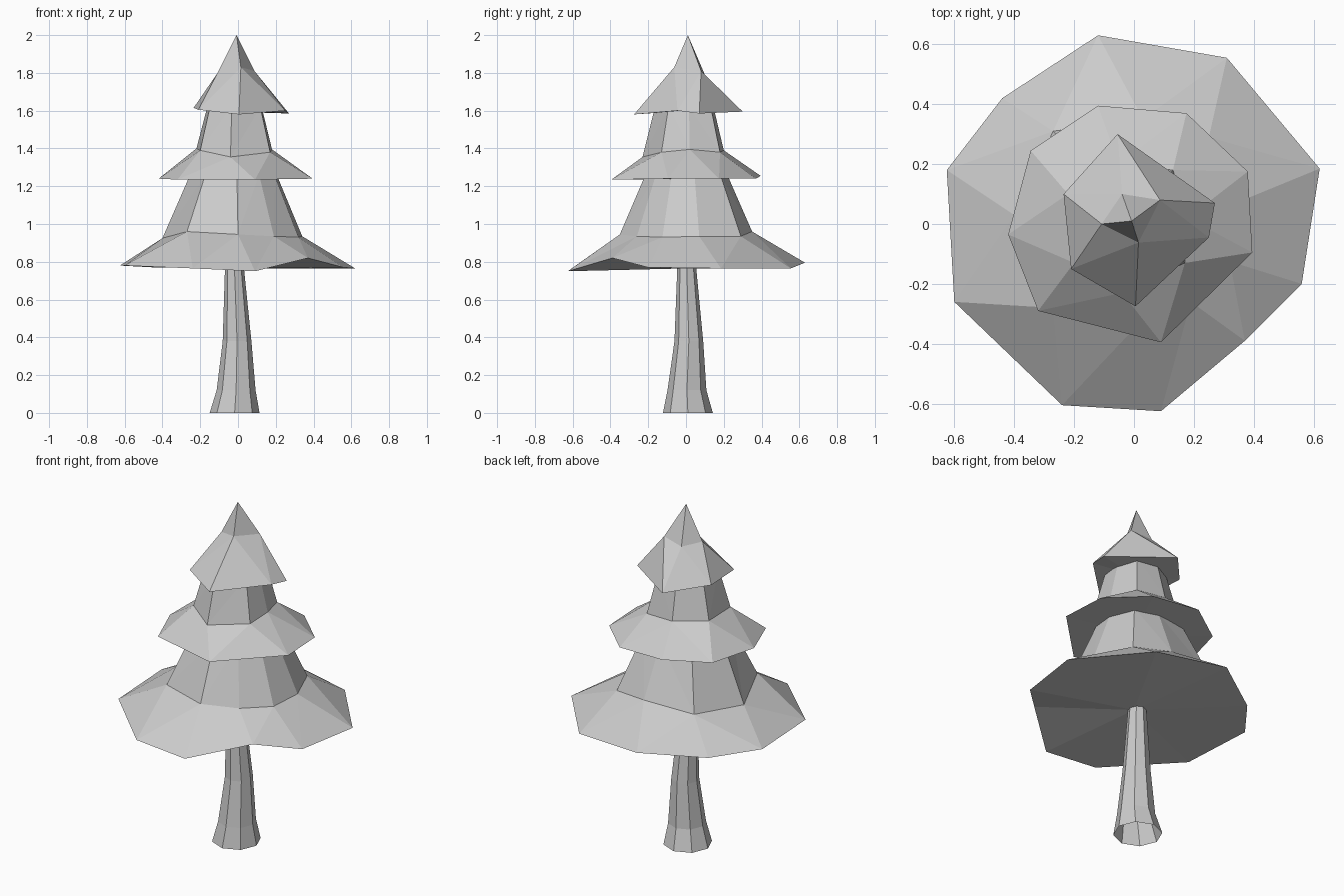
import bpy, bmesh, math

if "Cube" in bpy.data.objects:
    bpy.data.objects.remove(bpy.data.objects["Cube"])


def circle(cx, cy, z, r, n=8):
    return [(cx + r * math.cos(math.tau * i / n), cy + r * math.sin(math.tau * i / n), z)
            for i in range(n)]


def shrink(ring, k, z, c=(-0.015, 0.005)):
    return [(c[0] + (p[0] - c[0]) * k, c[1] + (p[1] - c[1]) * k, z) for p in ring]


def angle(p):
    return math.atan2(p[1], p[0]) % math.tau


def stitch(bm, low, high):
    """Join two rings of any vertex count with triangles, walking round by angle."""
    n, m = len(low), len(high)
    la = [angle(v.co) for v in low]
    ha = [angle(v.co) for v in high]
    la.append(la[0] + math.tau)
    ha.append(ha[0] + math.tau)
    i = j = 0
    while i < n or j < m:
        a, b = low[i % n], high[j % m]
        # step along whichever ring's next edge midpoint comes first
        step_low = j == m or (i < n and la[i] + la[i + 1] <= ha[j] + ha[j + 1])
        if step_low:
            i += 1
            bm.faces.new((a, low[i % n], b))
        else:
            j += 1
            bm.faces.new((a, high[j % m], b))


def loft(name, rings, apex=None, base=None):
    """Stack of counter-clockwise rings, with optional tip and underside centre."""
    bm = bmesh.new()
    loops = [[bm.verts.new(p) for p in sorted(r, key=angle)] for r in rings]
    for low, high in zip(loops, loops[1:]):
        stitch(bm, low, high)
    for loop, point, flip in ((loops[-1], apex, False), (loops[0], base, True)):
        if point:
            c = bm.verts.new(point)
            for k, a in enumerate(loop):
                b = loop[(k + 1) % len(loop)]
                bm.faces.new((b, a, c) if flip else (a, b, c))
    mesh = bpy.data.meshes.new(name)
    bm.to_mesh(mesh)
    bm.free()
    obj = bpy.data.objects.new(name, mesh)
    bpy.context.collection.objects.link(obj)


# Trunk: flared, slightly bent, open at the foot
loft("trunk", [circle(-0.018, 0.01, 0, 0.132), circle(-0.01, 0.005, 0.12, 0.103),
               circle(-0.005, 0.015, 0.38, 0.076), circle(-0.02, 0.003, 0.8, 0.048)])

# Lower branches: wide uneven skirt
rim = [(0.62, 0.185, 0.765), (0.31, 0.555, 0.765), (-0.12, 0.63, 0.795), (-0.44, 0.42, 0.77),
       (-0.625, 0.18, 0.78), (-0.6, -0.26, 0.78), (-0.24, -0.605, 0.765),
       (0.09, -0.625, 0.75), (0.37, -0.39, 0.82), (0.56, -0.2, 0.77)]
waist = [(0.34, 0.07, 0.935), (0.25, 0.29, 0.935), (0.03, 0.35, 0.96), (-0.27, 0.31, 0.94),
         (-0.4, 0.03, 0.925), (-0.27, -0.28, 0.96), (0, -0.35, 0.945), (0.19, -0.26, 0.935),
         (0.32, -0.125, 0.93)]
loft("lower_branches", [rim, waist, shrink(waist, 0.62, 1.26)], base=(0, 0, 0.765))

# Middle branches
rim = [(0.38, 0.175, 1.24), (0.175, 0.37, 1.24), (-0.12, 0.395, 1.255), (-0.345, 0.245, 1.24),
       (-0.42, -0.035, 1.24), (-0.32, -0.29, 1.235), (0.09, -0.395, 1.235), (0.395, -0.095, 1.24)]
waist = [(0.18, 0.02, 1.395), (0.13, 0.18, 1.38), (-0.05, 0.2, 1.39), (-0.22, 0.1, 1.4),
         (-0.2, -0.13, 1.39), (-0.04, -0.23, 1.355), (0.17, -0.13, 1.38)]
loft("middle_branches", [rim, waist, shrink(waist, 0.72, 1.62)], base=(0, 0, 1.24))

# Top branches ending in the tip
rim = [(0.27, 0.07, 1.585), (-0.055, 0.3, 1.595), (-0.235, 0.1, 1.615),
       (-0.21, -0.15, 1.605), (0.005, -0.275, 1.58), (0.25, -0.045, 1.6)]
waist = [(0.087, 0.08, 1.81), (-0.04, 0.1, 1.79), (-0.108, 0, 1.8), (0.015, -0.062, 1.83)]
loft("top_branches", [rim, waist], apex=(-0.008, 0.01, 2.0), base=(0, 0, 1.6))
